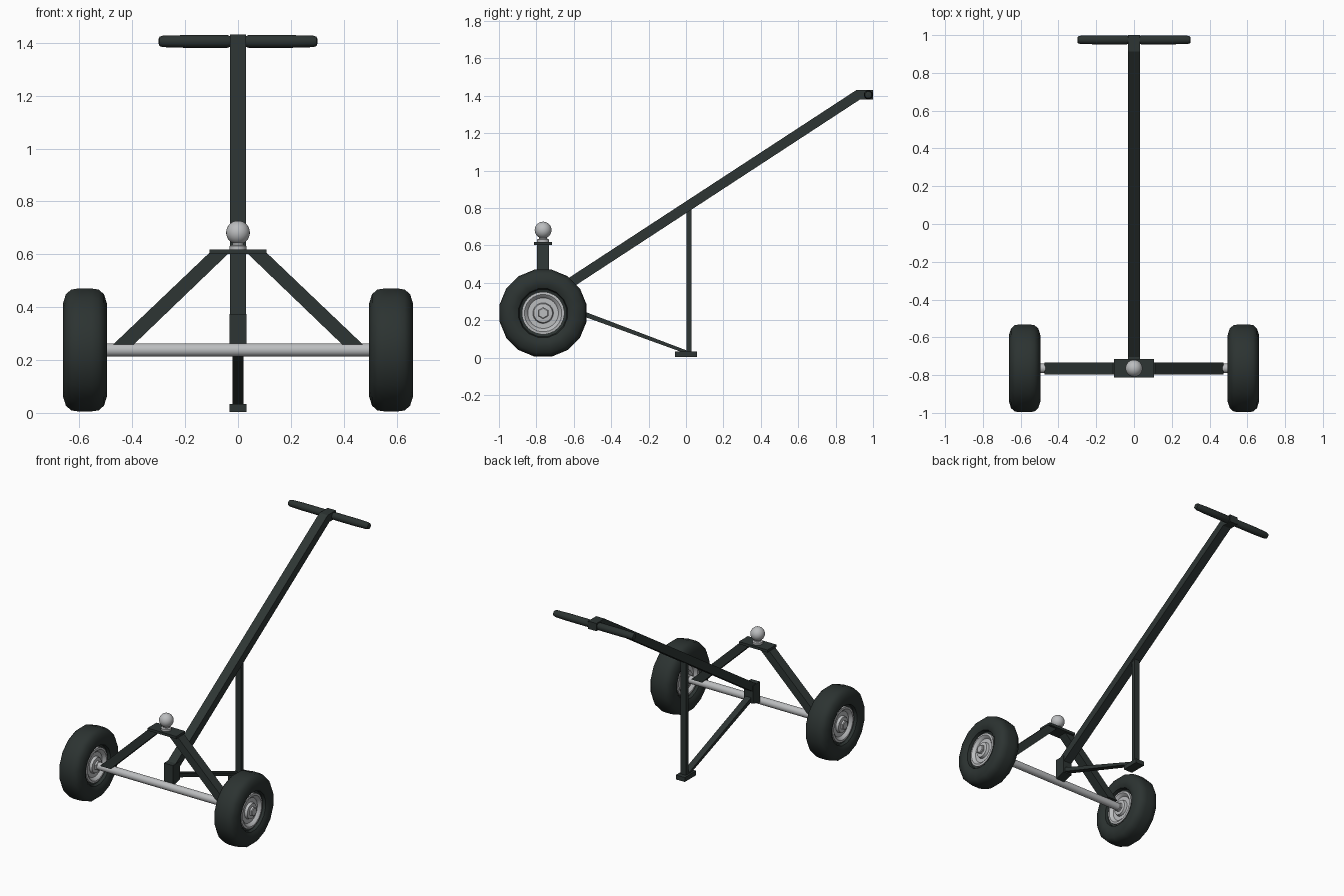
import bpy
import bmesh
from math import pi, cos, sin
from mathutils import Matrix, Vector

cube = bpy.data.objects.get("Cube")
if cube:
    bpy.data.objects.remove(cube, do_unlink=True)


def material(name, rgb):
    m = bpy.data.materials.new(name)
    m.use_nodes = True
    m.diffuse_color = (*rgb, 1)
    m.node_tree.nodes["Principled BSDF"].inputs["Base Color"].default_value = (*rgb, 1)
    return m


DARK = material("dark painted steel", (0.027, 0.036, 0.034))
RUBBER = material("black rubber", (0.025, 0.033, 0.031))
SILVER = material("bare metal", (0.5, 0.51, 0.52))


def finish(name, bm, mat, smooth=False):
    bmesh.ops.recalc_face_normals(bm, faces=bm.faces)
    me = bpy.data.meshes.new(name)
    bm.to_mesh(me)
    bm.free()
    me.materials.append(mat)
    ob = bpy.data.objects.new(name, me)
    bpy.context.collection.objects.link(ob)
    if smooth:
        bpy.ops.object.select_all(action='DESELECT')
        ob.select_set(True)
        bpy.context.view_layer.objects.active = ob
        bpy.ops.object.shade_smooth_by_angle(angle=pi / 5)
    return ob


def extrude(name, outline, lo, hi, axis, mat):
    """Extrude a 2D outline from lo to hi along axis x (outline yz) or y (outline xz)."""
    bm = bmesh.new()
    place = (lambda a, b, t: (t, a, b)) if axis == 'x' else (lambda a, b, t: (a, t, b))
    rings = [[bm.verts.new(place(a, b, t)) for a, b in outline] for t in (lo, hi)]
    n = len(outline)
    for i in range(n):
        j = (i + 1) % n
        bm.faces.new((rings[0][i], rings[0][j], rings[1][j], rings[1][i]))
    for ring in rings:
        bm.faces.new(ring)
    return finish(name, bm, mat)


def lathe(name, profile, centre, axis, segs, mat, smooth=True):
    """Spin (offset, radius) points about axis x or z; ends are capped."""
    bm = bmesh.new()
    rings = []
    for t, r in profile:
        ring = []
        for k in range(segs):
            a = 2 * pi * (k + 0.5) / segs
            u, v = r * cos(a), r * sin(a)
            p = (t, u, v) if axis == 'x' else (u, v, t)
            ring.append(bm.verts.new(Vector(p) + Vector(centre)))
        rings.append(ring)
    for a, b in zip(rings, rings[1:]):
        for k in range(segs):
            j = (k + 1) % segs
            bm.faces.new((a[k], a[j], b[j], b[k]))
    bm.faces.new(rings[0])
    bm.faces.new(rings[-1])
    return finish(name, bm, mat, smooth)


def symmetric(half):
    """Complete a profile listed from its middle out to the +offset end."""
    return [(-t, r) for t, r in reversed(half)] + half


AY, AZ = -0.764, 0.238   # axle line

# Axle
lathe("axle", [(-0.52, 0.025), (0.52, 0.025)], (0, AY, AZ), 'x', 20, SILVER)

for side, s in (("left", 1), ("right", -1)):
    centre = (s * 0.579, AY, AZ)
    # Tyre with rounded shoulders and a recessed bead
    lathe(side + "_tyre", symmetric([(0.025, 0.237), (0.052, 0.233), (0.072, 0.215),
                                     (0.083, 0.18), (0.082, 0.155), (0.07, 0.133),
                                     (0.05, 0.128), (0.04, 0.108)]),
          centre, 'x', 16, RUBBER)
    # Dished rim
    lathe(side + "_rim", symmetric([(0.04, 0.114), (0.06, 0.114), (0.062, 0.1),
                                    (0.052, 0.088), (0.043, 0.082), (0.043, 0.055),
                                    (0.06, 0.05), (0.062, 0.04)]),
          centre, 'x', 28, SILVER)
    lathe(side + "_hub_nut", symmetric([(0.074, 0.032), (0.078, 0.026)]),
          centre, 'x', 6, SILVER, False)
    # Sloping support beam from axle to top plate
    extrude(side + "_support_beam", [(s * 0.473, 0.258), (s * 0.395, 0.258),
                                     (s * 0.035, 0.604), (s * 0.11, 0.604)],
            AY - 0.032, AY + 0.032, 'y', DARK)
    # Handle grip
    lathe(side + "_grip", [(s * 0.028, 0.02), (s * 0.04, 0.0245), (s * 0.2, 0.0245),
                           (s * 0.285, 0.022), (s * 0.297, 0.018), (s * 0.3, 0.01)],
          (0, 0.975, 1.405), 'x', 16, RUBBER)

# Plate and hitch ball
extrude("top_plate", [(-0.107, 0.601), (0.107, 0.601), (0.107, 0.618), (-0.107, 0.618)],
        AY - 0.048, AY + 0.048, 'y', DARK)
lathe("ball_neck", [(0.615, 0.032), (0.632, 0.032), (0.636, 0.022), (0.66, 0.02)],
      (0, AY, 0), 'z', 20, SILVER)
bm = bmesh.new()
bmesh.ops.create_uvsphere(bm, u_segments=24, v_segments=14, radius=0.045,
                          matrix=Matrix.Translation((0, AY, 0.682)))
finish("hitch_ball", bm, SILVER, True)

# Long drawbar with its level end at the handle
extrude("drawbar", [(-0.71, 0.308), (0.93, 1.38), (1.0, 1.38), (1.0, 1.432),
                    (0.913, 1.432), (-0.71, 0.372)], -0.031, 0.031, 'x', DARK)
# Mounting block behind the axle
extrude("mounting_block", [(-0.742, 0.235), (-0.665, 0.255), (-0.665, 0.375), (-0.742, 0.375)],
        -0.033, 0.033, 'x', DARK)
# Stand leg, foot and diagonal brace
extrude("stand_leg", [(0.004, 0.02), (0.03, 0.02), (0.03, 0.815), (0.004, 0.8)],
        -0.021, 0.021, 'x', DARK)
extrude("stand_foot", [(-0.06, 0.004), (0.06, 0.004), (0.06, 0.034), (-0.06, 0.034)],
        -0.033, 0.033, 'x', DARK)
extrude("stand_brace", [(-0.69, 0.272), (0.01, 0.018), (0.01, 0.036), (-0.69, 0.302)],
        -0.021, 0.021, 'x', DARK)
